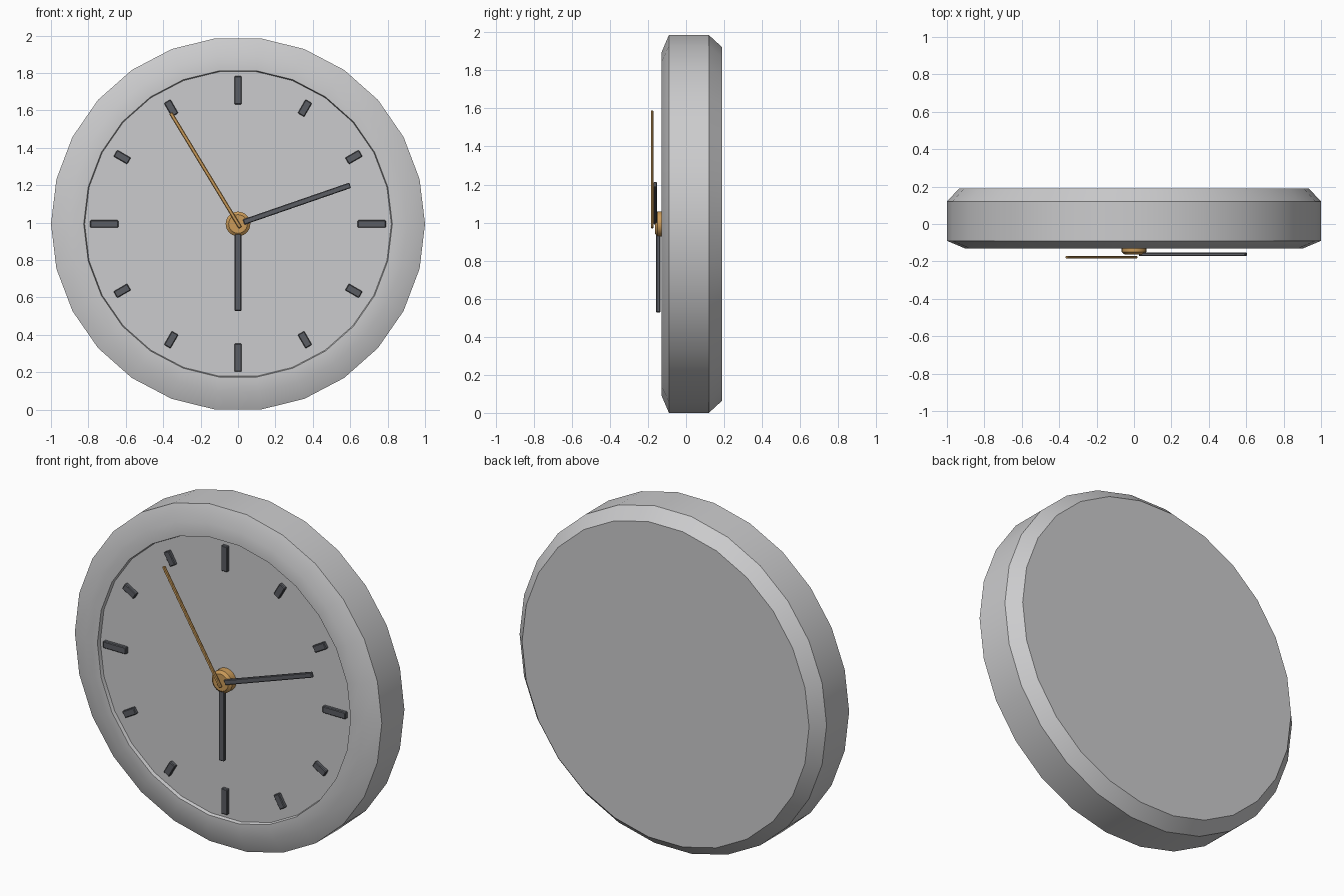
import bpy, bmesh, math
from mathutils import Matrix, Vector

SIDES = 26
CZ = math.cos(math.pi / SIDES)   # centre height, so the flat bottom side rests on z = 0

cube = bpy.data.objects.get("Cube")
if cube:
    bpy.data.objects.remove(cube, do_unlink=True)


def material(name, rgb):
    m = bpy.data.materials.new(name)
    m.use_nodes = True
    m.diffuse_color = (*rgb, 1)
    m.node_tree.nodes["Principled BSDF"].inputs["Base Color"].default_value = (*rgb, 1)
    return m


grey = material("light grey", (0.6, 0.6, 0.61))
dark = material("charcoal", (0.105, 0.11, 0.125))
gold = material("brass", (0.6, 0.33, 0.1))


def finish(name, bm, mat):
    bmesh.ops.recalc_face_normals(bm, faces=bm.faces)
    me = bpy.data.meshes.new(name)
    bm.to_mesh(me)
    bm.free()
    me.materials.append(mat)
    ob = bpy.data.objects.new(name, me)
    bpy.context.collection.objects.link(ob)
    return ob


def lathe(name, profile, sides, mat):
    """Revolve (radius, y) points about the y axis and cap both ends."""
    bm = bmesh.new()
    rings = []
    for r, y in profile:
        ring = []
        for i in range(sides):
            a = math.tau * i / sides
            ring.append(bm.verts.new((r * math.cos(a), y, CZ + r * math.sin(a))))
        rings.append(ring)
    for a, b in zip(rings, rings[1:]):
        for i in range(sides):
            j = (i + 1) % sides
            bm.faces.new((a[i], a[j], b[j], b[i]))
    bm.faces.new(rings[0])
    bm.faces.new(rings[-1])
    ob = finish(name, bm, mat)
    bpy.ops.object.select_all(action='DESELECT')
    ob.select_set(True)
    bpy.context.view_layer.objects.active = ob
    bpy.ops.object.shade_smooth_by_angle(angle=math.radians(30))
    return ob


def bar(name, start, end, width, front, back, mat):
    """Slightly bevelled bar between two (x, z) points measured from the centre."""
    a, b = Vector(start), Vector(end)
    d, mid = b - a, (a + b) / 2
    bm = bmesh.new()
    bmesh.ops.create_cube(bm, size=1)
    bmesh.ops.scale(bm, verts=bm.verts, vec=(d.length, back - front, width))
    bmesh.ops.bevel(bm, geom=bm.edges[:], offset=0.004, segments=1, affect='EDGES')
    turn = Matrix.Rotation(-math.atan2(d.y, d.x), 4, 'Y')
    place = Matrix.Translation((mid.x, (front + back) / 2, CZ + mid.y))
    bmesh.ops.transform(bm, verts=bm.verts, matrix=place @ turn)
    return finish(name, bm, mat)


# Case: recessed dial, raised rim, chamfered edges, flat back
lathe("clock_case", [(0.82, -0.11), (0.825, -0.13), (0.905, -0.13), (1, -0.09),
                     (1, 0.12), (0.935, 0.19)], SIDES, grey)

# Hour marks: long at the quarters, short between
for h in range(12):
    a = math.tau * h / 12
    direction = Vector((math.sin(a), math.cos(a)))
    half = 0.075 if h % 3 == 0 else 0.042
    bar(f"hour_mark_{h or 12}", direction * (0.715 - half), direction * (0.715 + half),
        0.04, -0.13, -0.105, dark)

# Hub and hands
lathe("hub", [(0.066, -0.105), (0.066, -0.15), (0.05, -0.163)], 24, gold)
bar("hour_hand", (0, 0), (0, -0.465), 0.036, -0.157, -0.135, dark)
bar("minute_hand", (0.03, 0.01), (0.6, 0.207), 0.03, -0.172, -0.153, dark)
bar("second_hand", (0.012, -0.02), (-0.36, 0.594), 0.02, -0.185, -0.171, gold)
